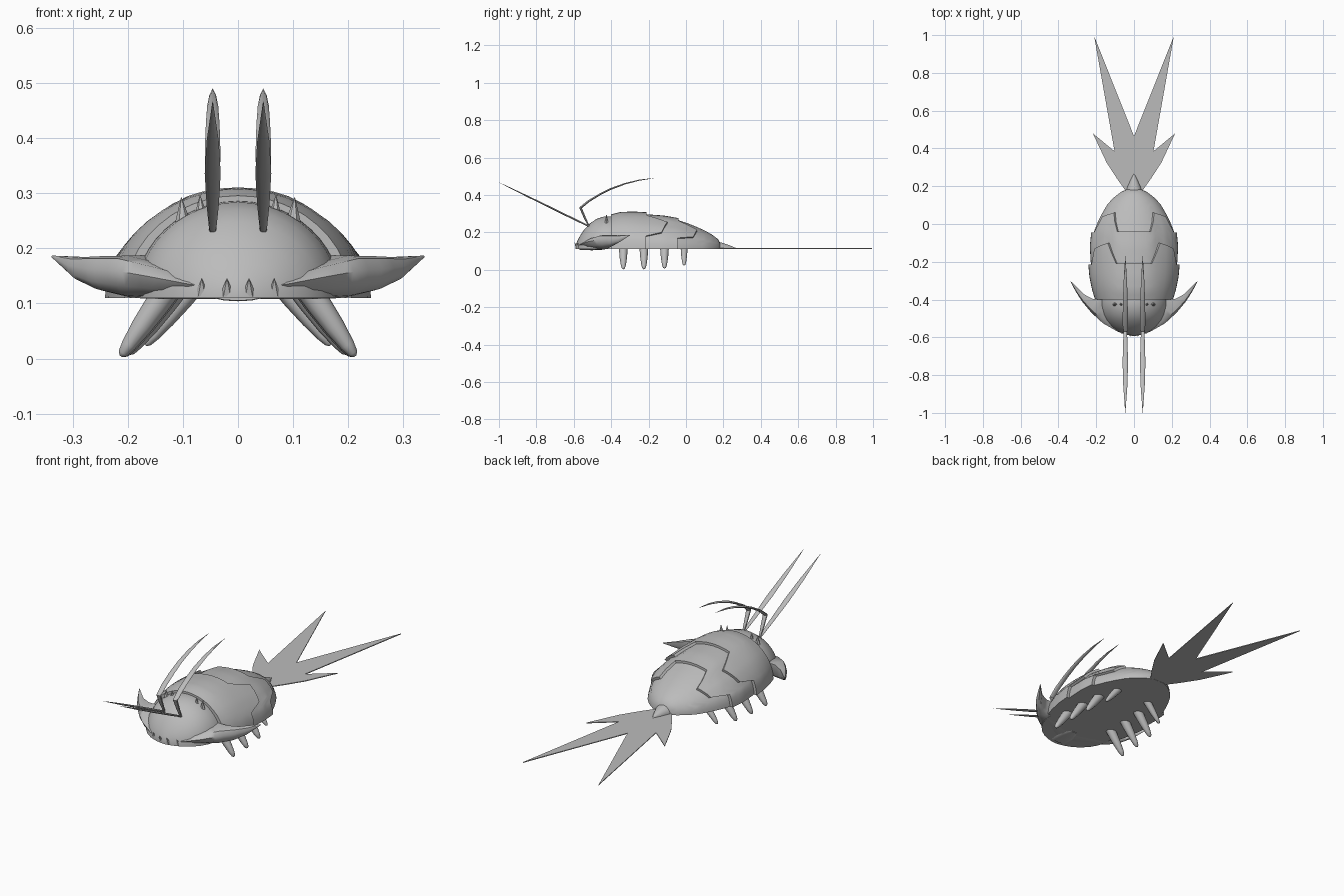
import bpy, bmesh, math
from mathutils import Vector

if "Cube" in bpy.data.objects:
    bpy.data.objects.remove(bpy.data.objects["Cube"])

BASE = 0.11  # height of the shell rim
grey = bpy.data.materials.new("shell_grey")
grey.diffuse_color = (0.5, 0.5, 0.5, 1)
grey.use_nodes = True
grey.node_tree.nodes["Principled BSDF"].inputs["Base Color"].default_value = grey.diffuse_color


def finish(name, bm, angle=35):
    bmesh.ops.remove_doubles(bm, verts=bm.verts, dist=1e-5)
    bmesh.ops.recalc_face_normals(bm, faces=bm.faces)
    me = bpy.data.meshes.new(name)
    bm.to_mesh(me)
    bm.free()
    ob = bpy.data.objects.new(name, me)
    bpy.context.collection.objects.link(ob)
    me.materials.append(grey)
    bpy.ops.object.select_all(action='DESELECT')
    ob.select_set(True)
    bpy.context.view_layer.objects.active = ob
    bpy.ops.object.shade_smooth_by_angle(angle=math.radians(angle))
    return ob


def loft(name, rings, angle=35):
    """Skin closed rings of equal length and cap both ends."""
    bm = bmesh.new()
    vs = [[bm.verts.new(p) for p in r] for r in rings]
    n = len(vs[0])
    for a, b in zip(vs, vs[1:]):
        for i in range(n):
            j = (i + 1) % n
            bm.faces.new((a[i], a[j], b[j], b[i]))
    bm.faces.new(vs[0])
    bm.faces.new(vs[-1])
    return finish(name, bm, angle)


def mirrored(rings, s):
    return [[(p[0] * s, p[1], p[2]) for p in r] for r in rings]


def lerp(table, t, smooth=False):
    """Interpolate a table of (t, values...)."""
    if t <= table[0][0]:
        return table[0][1:]
    for a, b in zip(table, table[1:]):
        if t <= b[0]:
            f = (t - a[0]) / (b[0] - a[0])
            return tuple(p + (q - p) * f for p, q in zip(a[1:], b[1:]))
    return table[-1][1:]


def tube(path, sides=10):
    """Rings along a path of (point, half width in x, half depth)."""
    rings = []
    for k, (p, rx, rd) in enumerate(path):
        a = Vector(path[max(k - 1, 0)][0])
        b = Vector(path[min(k + 1, len(path) - 1)][0])
        d = (b - a).normalized()
        side = Vector((1, 0, 0))
        side = (side - d * side.dot(d)).normalized()
        up = d.cross(side)
        rings.append([tuple(Vector(p) + side * rx * math.cos(t) + up * rd * math.sin(t))
                      for t in (2 * math.pi * i / sides for i in range(sides))])
    return rings


# Shell: overlapping plates with zigzag rear edges
shape = [(-.40, .206, .186), (-.35, .218, .196), (-.28, .227, .194), (-.2, .228, .185),
         (-.12, .226, .174), (-.04, .212, .155), (.015, .19, .136), (.06, .167, .118),
         (.105, .14, .097), (.14, .108, .077), (.17, .068, .055), (.182, .045, .042), (.187, .03, .025)]
seam_front = [(0, -.215), (21, -.215), (29, -.13), (54, -.10), (67, -.21), (90, -.21)]
seam_rear = [(0, -.045), (21, -.045), (29, .04), (54, .06), (67, -.04), (90, -.04)]
half = [0, 7, 14, 21, 29, 37, 45, 54, 60, 67, 74, 82, 90]
angles = half + [180 - a for a in reversed(half[:-1])]
edges = [[(0, -.40)], seam_front, seam_rear, [(0, .187)]]
rings = []
for k, (steps, lift) in enumerate(((8, .014), (7, .014), (14, 0))):
    for i in range(steps + 1):
        t = i / steps
        ring = []
        for a in angles:
            q = min(a, 180 - a)
            y0, y1 = lerp(edges[k], q)[0], lerp(edges[k + 1], q)[0]
            y = y0 + (y1 - y0) * t
            w, h = lerp(shape, y)
            o = lift * t
            r = math.radians(a)
            ring.append(((w + o) * math.cos(r), y, BASE + (h + o * .8) * math.sin(r)))
        rings.append(ring)
loft("shell", rings, 32)

# Head dome
head = [(-.592, .012, .015), (-.585, .045, .035), (-.57, .085, .066), (-.545, .122, .104),
        (-.513, .152, .138), (-.48, .171, .161), (-.44, .184, .174), (-.40, .188, .176), (-.38, .185, .172)]
loft("head", [[(w * math.cos(r), y, BASE + h * math.sin(r))
               for r in (math.pi * i / 24 for i in range(25))] for y, w, h in head])

# Swept cheek horns: outer x, y, inner x, y, top, bottom
horn = [(0, -.588, 0, -.45, .13, .108), (.09, -.568, .05, -.42, .15, .108),
        (.165, -.525, .11, -.40, .172, .108), (.225, -.47, .17, -.40, .187, .11),
        (.275, -.41, .218, -.397, .186, .122), (.31, -.355, .265, -.372, .184, .142),
        (.339, -.30, .336, -.302, .187, .183)]
section = [(0, 1), (.55, 1), (.88, .93), (1, .65), (.92, .3), (.7, .07), (.4, 0), (.08, .15)]
rings = []
for k in range(25):
    t = k / 24 * 6
    ox, oy, ix, iy, zt, zb = lerp([(i,) + s for i, s in enumerate(horn)], t)
    rings.append([(ix + (ox - ix) * u, iy + (oy - iy) * u, zb + (zt - zb) * v) for u, v in section])
for s, label in ((1, "right"), (-1, "left")):
    loft("cheek_horn_" + label, mirrored(rings, s), 50)

# Straight forward feelers, arched feelers, legs and small spikes
for s, label in ((1, "right"), (-1, "left")):
    x = .046 * s
    tip, root = Vector((x, -1, .467)), Vector((x, -.515, .23))
    loft("forward_feeler_" + label, tube([(root.lerp(tip, t), w, d) for t, w, d in (
        (0, .006, .004), (.2, .011, .005), (.45, .0145, .005), (.7, .011, .004),
        (.9, .004, .002), (1, .0005, .0005))]))
    loft("arched_feeler_" + label, tube([((x, y, z), w, d) for y, z, w, d in (
        (-.52, .235, .005, .004), (-.542, .28, .01, .006), (-.564, .331, .013, .008),
        (-.52, .367, .014, .006), (-.46, .403, .0135, .005), (-.40, .433, .012, .005),
        (-.326, .46, .01, .004), (-.25, .479, .006, .003), (-.17, .49, .0005, .0005))]))
    for i, (y, fx, fz) in enumerate(((-.335, .213, .004), (-.225, .21, .004),
                                     (-.115, .2, .008), (-.01, .168, .024))):
        top, foot = Vector((fx - .095, y, .14)), Vector((fx, y, fz))
        thick = 1 if i < 3 else .8
        loft(f"leg_{i + 1}_{label}", mirrored(tube([(top.lerp(foot, t), r * thick, r * thick) for t, r in (
            (0, .024), (.3, .0225), (.6, .019), (.85, .0135), (.96, .009), (1, .003))], 12), s), 50)
    for i, sx in enumerate((.067, .1)):
        z = .277 - .12 * sx
        loft(f"brow_spike_{i + 1}_{label}", tube([((sx * s, -.425, z - .02), .015, .012),
             ((sx * 1.03 * s, -.425, z + .028), .0005, .0005)], 6))
    for i, (sx, y) in enumerate(((.02, -.594), (.066, -.58))):
        loft(f"mouth_tooth_{i + 1}_{label}", tube([((sx * s, y + .012, .116), .013, .01),
             ((sx * s, y - .001, .145), .0005, .0005)], 6))

# Lower lip
loft("lower_lip", tube([((0, -.57, .117), .05, .012), ((0, -.5, .115), .05, .011),
                        ((0, -.45, .114), .02, .008)], 12))

# Rear spike
loft("rear_spike", [[(w * math.cos(r), y, BASE + .002 + h * math.sin(r))
                     for r in (math.pi * i / 12 for i in range(13))]
                    for y, w, h in ((.16, .044, .04), (.19, .038, .033), (.235, .018, .018), (.267, .001, .004))])

# Flat forked tail fan
right = [(.04, .17), (.09, .24), (.145, .325), (.218, .48), (.103, .385), (.211, .995)]
outline = [(0, .465)] + right[::-1] + [(-x, y) for x, y in right]
bm = bmesh.new()
face = bm.faces.new([bm.verts.new((x, y, .111)) for x, y in outline])
ext = bmesh.ops.extrude_face_region(bm, geom=[face])
bmesh.ops.translate(bm, vec=(0, 0, .004), verts=[v for v in ext["geom"] if isinstance(v, bmesh.types.BMVert)])
finish("tail_fan", bm)
